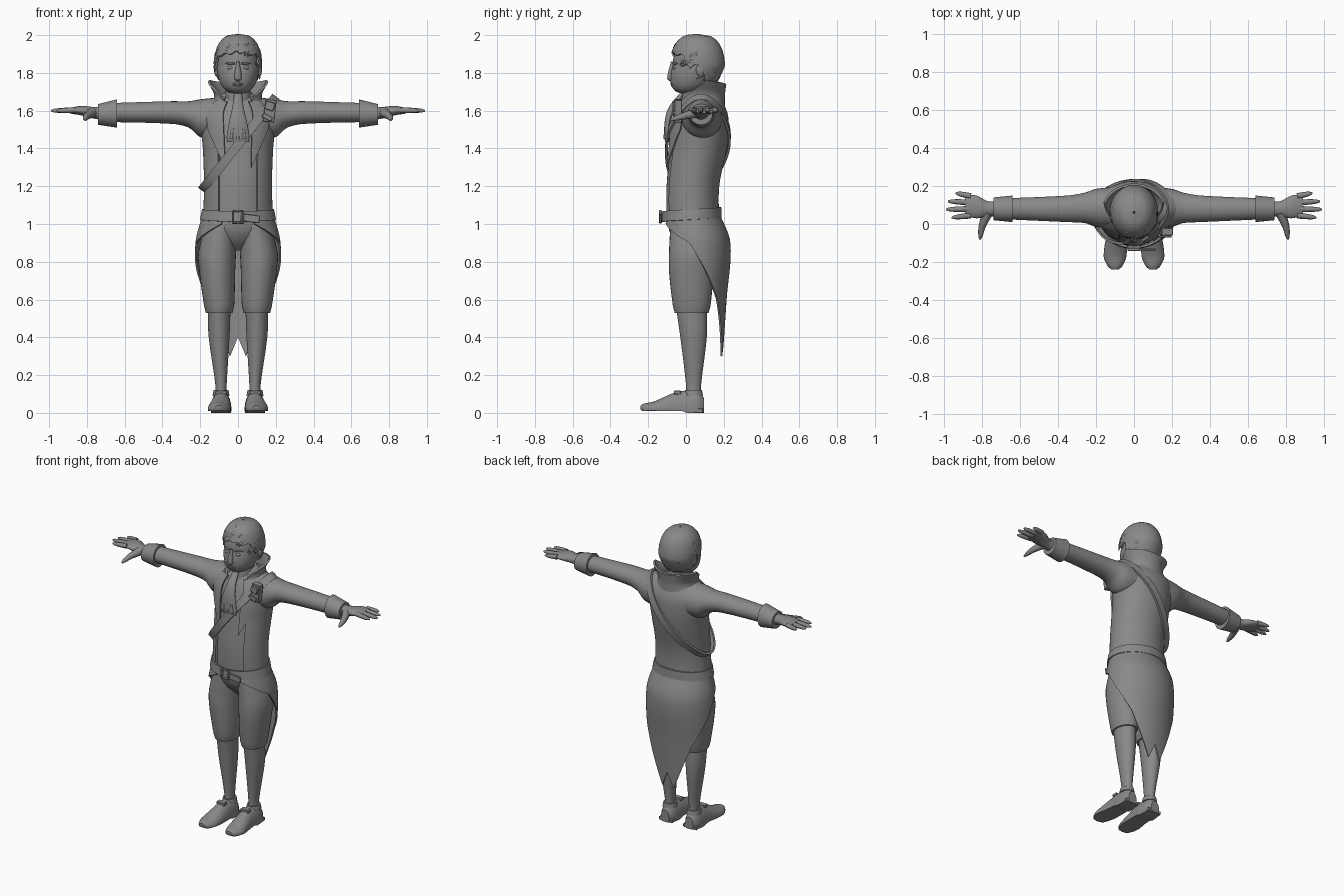
import bpy, bmesh, math, random
from mathutils import Vector, Matrix, Euler

if bpy.data.objects.get("Cube"):
    bpy.data.objects.remove(bpy.data.objects["Cube"])
random.seed(4)

colour = (0.25, 0.25, 0.25, 1)
grey = bpy.data.materials.new("plain grey")
grey.use_nodes = True
grey.diffuse_color = colour
grey.node_tree.nodes["Principled BSDF"].inputs["Base Color"].default_value = colour


def settle(name, data, mirror, thickness=0, bevel=0):
    """Link a part, apply its modifiers and shade it."""
    data.materials.append(grey)
    part = bpy.data.objects.new(name, data)
    bpy.context.collection.objects.link(part)
    if thickness:
        solid = part.modifiers.new("thickness", 'SOLIDIFY')
        solid.thickness, solid.offset = thickness, 0
    if bevel:
        part.modifiers.new("bevel", 'BEVEL').width = bevel
    if mirror:
        part.modifiers.new("mirror", 'MIRROR')
    bpy.ops.object.select_all(action='DESELECT')
    part.select_set(True)
    bpy.context.view_layer.objects.active = part
    bpy.ops.object.convert(target='MESH')
    bpy.ops.object.shade_smooth_by_angle(angle=math.radians(40))


def from_bmesh(name, bm, mirror=False, bevel=0):
    mesh = bpy.data.meshes.new(name)
    bm.to_mesh(mesh)
    bm.free()
    settle(name, mesh, mirror, bevel=bevel)


def from_faces(name, verts, faces, mirror=False, thickness=0):
    mesh = bpy.data.meshes.new(name)
    mesh.from_pydata([tuple(v) for v in verts], [], faces)
    bm = bmesh.new()
    bm.from_mesh(mesh)
    bmesh.ops.recalc_face_normals(bm, faces=bm.faces)
    bm.to_mesh(mesh)
    bm.free()
    settle(name, mesh, mirror, thickness)


def centred(*rows):
    return [(z, 0, y, width, depth) for z, y, width, depth in rows]


def sample(rows, t):
    """Smooth interpolation of rows (position, centre, centre, radius, radius)."""
    t = min(max(t, rows[0][0]), rows[-1][0])
    i = 0
    while i < len(rows) - 2 and t > rows[i + 1][0]:
        i += 1
    before, p, q, after = [Vector(rows[min(max(k, 0), len(rows) - 1)]) for k in range(i - 1, i + 3)]
    step = q - p
    length = step[0]
    s = (t - p[0]) / length
    leave = (q - before) / (q[0] - before[0]) * length - step
    arrive = step - (after - p) / (after[0] - p[0]) * length
    return p + step * s + leave.lerp(arrive, s) * (s * (1 - s))


def grid_faces(columns, lines, closed):
    span = columns if closed else columns - 1
    return [(j * columns + i, j * columns + (i + 1) % columns,
             (j + 1) * columns + (i + 1) % columns, (j + 1) * columns + i)
            for j in range(lines - 1) for i in range(span)]


def tube(name, axis, rows, mirror=False, sides=32, floor=None):
    """Closed loft of ellipses along an axis."""
    steps = [p[0] + (q[0] - p[0]) * k / 4 for p, q in zip(rows, rows[1:]) for k in range(4)]
    steps.append(rows[-1][0])
    verts = []
    for t in steps:
        _, a, b, across, along = sample(rows, t)
        for i in range(sides):
            turn = math.tau * i / sides
            c, s = a + across * math.cos(turn), b + along * math.sin(turn)
            v = Vector({'x': (t, c, s), 'y': (c, t, s), 'z': (c, s, t)}[axis])
            if floor:
                v.z = max(v.z, floor(t))
            verts.append(v)
    faces = grid_faces(sides, len(steps), True)
    faces += [tuple(range(sides)), tuple(range(len(verts) - sides, len(verts)))]
    from_faces(name, verts, faces, mirror)


def on(rows, z, angle, lift=0):
    """Point on an upright loft; angle 0 is the back, 180 the front."""
    _, a, b, width, depth = sample(rows, z)
    turn = math.radians(angle)
    return Vector((a + (width + lift) * math.sin(turn), b + (depth + lift) * math.cos(turn), z))


def ramp(*pairs):
    """Edge height by angle, in straight stretches, the same on both sides."""
    def height(angle):
        d = abs(angle)
        for (start, low), (end, high) in zip(pairs, pairs[1:]):
            if d <= end:
                return low + (high - low) * max(d - start, 0) / (end - start)
        return pairs[-1][1]
    return height


def drape(name, rows, start, end, low, top, lift=0, thickness=0.012, mirror=False, columns=96, lines=24):
    """Cloth shell wrapped around a loft, between two edge heights."""
    verts = []
    for j in range(lines):
        for i in range(columns):
            angle = start + (end - start) * i / (columns - 1)
            bottom = low(angle)
            verts.append(on(rows, bottom + (top(angle) - bottom) * j / (lines - 1), angle, lift))
    from_faces(name, verts, grid_faces(columns, lines, False), mirror, thickness)


def level(z):
    return lambda angle: z


def box(name, place, size, tilt=0, mirror=False):
    bm = bmesh.new()
    bmesh.ops.create_cube(bm, size=1, matrix=Matrix.LocRotScale(Vector(place), Euler((0, tilt, 0)), Vector(size)))
    from_bmesh(name, bm, mirror, bevel=0.003)


def ball(name, place, size):
    bm = bmesh.new()
    bmesh.ops.create_uvsphere(bm, u_segments=20, v_segments=12, radius=1,
                              matrix=Matrix.LocRotScale(Vector(place), None, Vector(size)))
    from_bmesh(name, bm, mirror=True)


def rod(name, points, radii, mirror=False):
    """Tapered round rod along a smooth path, with a rounded tip."""
    points = [Vector(p) for p in points]
    tip = points[-1] + (points[-1] - points[-2]).normalized() * radii[-1]
    curve = bpy.data.curves.new(name, 'CURVE')
    curve.dimensions, curve.bevel_depth, curve.use_fill_caps = '3D', 1, True
    curve.bevel_resolution = curve.resolution_u = 3
    spline = curve.splines.new('NURBS')
    spline.points.add(len(points))
    for knot, place, radius in zip(spline.points, points + [tip], list(radii) + [radii[-1] / 3]):
        knot.co, knot.radius = (*place, 1), radius
    spline.order_u, spline.use_endpoint_u = 3, True
    settle(name, curve, mirror)


# Torso, waistcoat and coat
torso = centred((1, .03, .18, .14), (1.2, .03, .174, .14), (1.4, .06, .18, .15), (1.5, .07, .19, .15),
                (1.6, .08, .19, .13), (1.7, .08, .07, .07))
tube("waistcoat", 'z', [(z, x, y, width * .96, depth * .95) for z, x, y, width, depth in torso], sides=40)
drape("coat_body", torso, -145, 145, level(1.04), level(1.67))
drape("lapel", torso, 128, 158, ramp((128, 1.5), (158, 1.3)), level(1.65), .01, .008, True, 14, 14)
collar = centred((1.6, .08, .15, .12), (1.68, .08, .12, .12), (1.76, .08, .16, .13))
drape("coat_collar", collar, -152, 152, level(1.62), ramp((0, 1.74), (75, 1.76), (110, 1.71), (152, 1.64)))

# Coat tails, swept back from the hips to two points
tails = centred((.3, .05, .2, .14), (.6, .05, .22, .16), (.9, .05, .22, .18), (1.06, .03, .18, .14))
drape("coat_tails", tails, -154, 154, ramp((0, .4), (12, .3), (45, .6), (100, .9), (154, 1)),
      level(1.06), thickness=.01, columns=155)

# Breeches, stockings and shoes
tube("breeches_seat", 'z', centred((.86, .04, .05, .05), (.91, .04, .12, .1), (.97, .04, .18, .13), (1.06, .03, .17, .13)))
tube("breeches_leg", 'z', [(.53, .1, .03, .07, .09), (.57, .1, .03, .08, .1), (.75, .11, .03, .095, .12),
                           (.85, .11, .04, .1, .13), (1.04, .08, .04, .08, .12)], True)
tube("stocking", 'z', [(.08, .09, .04, .03, .04), (.15, .09, .04, .03, .04),
                       (.4, .1, .04, .055, .07), (.54, .1, .03, .06, .08)], True)
tube("shoe", 'y', [(-.24, .1, .03, .02, .01), (-.22, .1, .02, .04, .03), (-.17, .1, .02, .06, .04),
                   (-.05, .09, .02, .055, .09), (.06, .09, .02, .05, .095), (.095, .09, .03, .03, .05)],
     True, floor=lambda y: .01 if y < 0 else 0)
box("shoe_heel", (.09, .045, .012), (.1, .09, .024), mirror=True)
box("shoe_strap", (.09, -.045, .108), (.06, .035, .02), mirror=True)
tube("shoe_collar", 'z', [(.09, .09, .04, .045, .05), (.12, .09, .04, .04, .045)], True)

# Belt with buckle and loose end
waist = centred((1, .03, .2, .155), (1.1, .03, .18, .15))
drape("belt", waist, -180, 180, ramp((0, 1.035), (180, 1.01)), ramp((0, 1.09), (180, 1.065)), lines=5)
for side in (-1, 1):
    box("buckle_side", (side * .028, -.135, 1.038), (.01, .016, .07))
    box("buckle_bar", (0, -.135, 1.038 + side * .03), (.06, .016, .01))
box("belt_end", (.065, -.135, 1.03), (.1, .01, .04), .12)

# Sling, a tilted band around the shoulder-widened body
body = torso[:-1] + centred((1.7, .08, .18, .1))
across = Vector((-.8, 0, .6)) * .024
verts = []
for angle in range(0, 360, 5):
    low, high = 1, 1.72
    for _ in range(30):
        middle = (low + high) / 2
        if middle < 1.42 + 1.36 * on(body, middle, angle).x:
            low = middle
        else:
            high = middle
    centre = on(body, low, angle, .014)
    verts += [centre - across, centre + across]
total = len(verts)
from_faces("sling", verts, [(i, i + 1, (i + 3) % total, (i + 2) % total) for i in range(0, total, 2)], thickness=.014)
box("sling_pouch", (.168, -.04, 1.6), (.06, .04, .12), .12)
box("sling_buckle", (.168, -.065, 1.625), (.05, .014, .045), .3)
box("sling_clasp", (.155, -.06, 1.565), (.055, .02, .025), .5)

# Sleeves and hands
tube("sleeve", 'x', [(.1, .085, 1.56, .11, .11), (.2, .085, 1.56, .1, .1), (.26, .085, 1.58, .08, .07),
                     (.35, .08, 1.59, .07, .06), (.68, .08, 1.59, .055, .05)], True)
tube("sleeve_cuff", 'x', [(.64, .08, 1.585, .07, .075), (.74, .08, 1.58, .06, .055)], True)
tube("palm", 'x', [(.72, .08, 1.585, .04, .035), (.77, .08, 1.59, .04, .03),
                   (.83, .09, 1.6, .06, .025), (.89, .1, 1.6, .055, .015)], True)
for k, (finger, reach) in enumerate(zip(("index", "middle", "ring", "little"), (.95, .98, .97, .93))):
    root = Vector((.86, .045 + .034 * k, 1.603))
    end = Vector((reach, .035 + .042 * k, 1.6))
    rod(finger + "_finger", [root, root.lerp(end, .5), end], [.016, .015, .011], True)
rod("thumb", [(.77, .06, 1.59), (.8, 0, 1.575), (.81, -.07, 1.555)], [.028, .02, .012], True)

# Neck cloth and cravat
tube("neck_cloth", 'z', centred((1.6, .06, .08, .09), (1.72, .055, .065, .07)))
tube("cravat", 'z', centred((1.435, -.1, .055, .01), (1.46, -.1, .06, .015), (1.55, -.095, .045, .017),
                            (1.62, -.07, .03, .02), (1.69, -.02, .02, .015)))
for side in (-1, 0, 1):
    rod("cravat_fold", [(side * .035, -.112, 1.45), (side * .025, -.105, 1.55), (side * .01, -.085, 1.62)],
        [.008, .007, .005])


# Head, an egg whose jaw is drawn forward; the hair is a larger copy
def skull(grow):
    rows = []
    for k in range(-17, 19):
        turn = math.radians(5 * k)
        size = max(math.cos(turn), .01) ** .7
        rows.append((1.84 + (.15 + grow) * math.sin(turn), .06 + .05 * min(math.sin(turn), 0),
                     (.112 + grow) * size, (.13 + grow) * size))
    return centred(*rows)


head, hair = skull(0), skull(.01)
tube("head", 'z', head, sides=40)
tube("nose", 'z', centred((1.755, -.075, .01, .01), (1.77, -.08, .02, .02), (1.86, -.068, .007, .012)))
ball("eye", on(head, 1.827, 158, -.008), (.018, .013, .011))
ball("ear", (.113, .076, 1.815), (.014, .023, .034))
rod("eyebrow", [on(head, 1.85, angle) for angle in (170, 158, 145)], [.005, .006, .004], True)
for z in (1.733, 1.743):
    rod("lip", [on(head, z, angle) for angle in (162, 180, 198)], [.002, .007, .002])

# Hair cap with loose locks
hairline = ramp((0, 1.74), (60, 1.76), (90, 1.85), (105, 1.82), (120, 1.89), (180, 1.91))
drape("hair", hair, -180, 180, lambda angle: hairline(angle) + .006 * math.sin(angle * 40), level(hair[-1][0]))
for _ in range(60):
    angle = random.uniform(-180, 180)
    root = min(hairline(angle) + random.uniform(.03, .1), 1.97)
    rod("hair_lock", [on(hair, root - .015 * k, angle + 6 * k, .002) for k in range(4)], [.003, .007, .006, .002])
